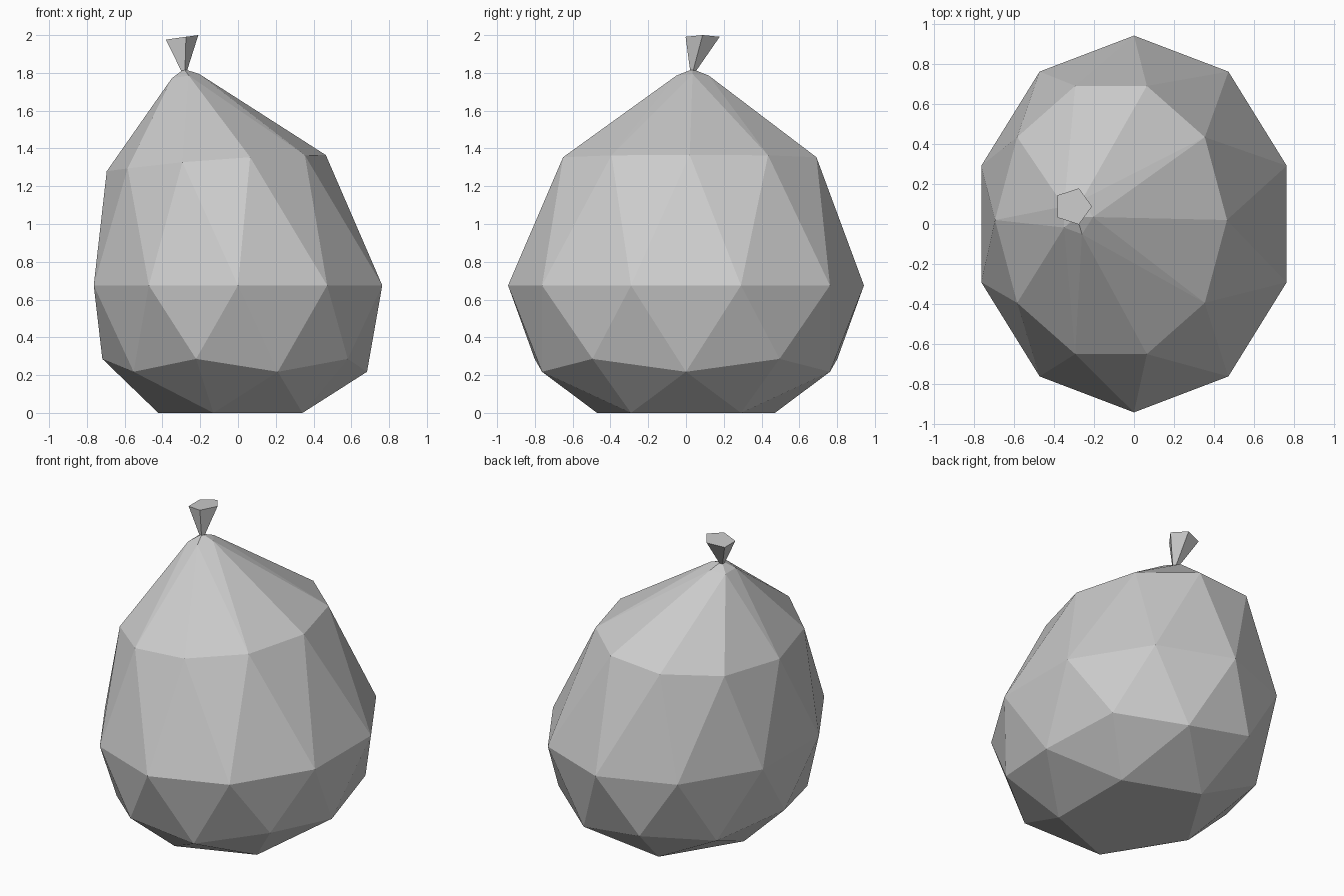
import bpy, bmesh, math
from mathutils import Vector

cube = bpy.data.objects.get("Cube")
if cube:
    bpy.data.objects.remove(cube, do_unlink=True)

grey = bpy.data.materials.new("sack_grey")
grey.use_nodes = True
COLOUR = (0.6, 0.6, 0.6, 1)
grey.diffuse_color = COLOUR
grey.node_tree.nodes["Principled BSDF"].inputs["Base Color"].default_value = COLOUR


def make_object(name, bm):
    bmesh.ops.recalc_face_normals(bm, faces=bm.faces)
    mesh = bpy.data.meshes.new(name)
    bm.to_mesh(mesh)
    bm.free()
    mesh.materials.append(grey)
    obj = bpy.data.objects.new(name, mesh)
    bpy.context.collection.objects.link(obj)
    return obj


# Sack: faceted ball with a flat base, its upper rings drawn to an off-centre neck
NECK = Vector((-0.285, 0.035, 1.82))
bm = bmesh.new()
bmesh.ops.create_icosphere(bm, subdivisions=2, radius=1)
for v in bm.verts:
    x, y, z = v.co
    angle = math.atan2(y, x)
    c, s = math.cos(angle), math.sin(angle)
    if z > 0.95:                        # neck point
        v.co = NECK
    elif z > 0.7:                       # gathered ring around the neck
        v.co = NECK + Vector((0.08 * c, 0.09 * s, -0.038 + 0.012 * c))
    elif z > 0.3:                       # leaning shoulder ring
        px = -0.115 + 0.58 * c
        v.co = (px, 0.02 + 0.705 * s, 1.35 + 0.06 * px - 0.06 * px * px)
    else:                               # belly and flat base
        v.co = (0.803 * x, 0.942 * y, max(0, 0.675 + 0.87 * z))
make_object("sack_body", bm)

# Tied end: small five-sided flare with a tilted top
bm = bmesh.new()
bmesh.ops.create_cone(bm, cap_ends=True, segments=5, radius1=0.012, radius2=0.095, depth=1)
for i, ring in enumerate((
        sorted((v for v in bm.verts if v.co.z < 0), key=lambda v: math.atan2(v.co.y, v.co.x)),
        sorted((v for v in bm.verts if v.co.z > 0), key=lambda v: math.atan2(v.co.y, v.co.x)))):
    radius = (0.012, 0.095)[i]
    centre = (NECK - Vector((0, 0, 0.02)), Vector((-0.305, 0.088, 1.987)))[i]
    for k, v in enumerate(ring):
        a = math.tau * k / 5 - math.pi + math.radians(36)
        v.co = centre + Vector((radius * math.cos(a), radius * math.sin(a),
                                0.14 * radius * math.cos(a)))
make_object("tied_end", bm)
